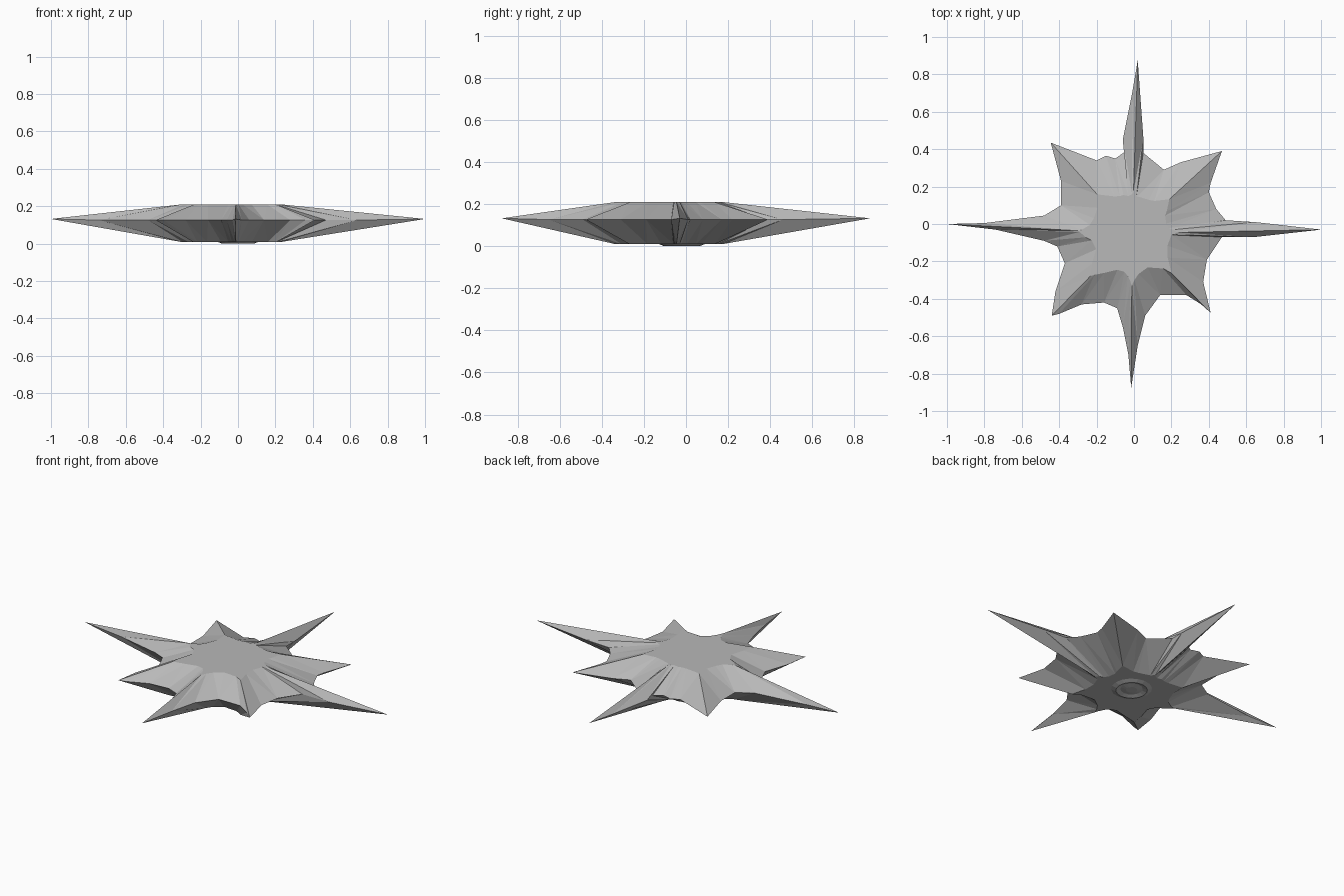
import bpy, bmesh, math

if "Cube" in bpy.data.objects:
    bpy.data.objects.remove(bpy.data.objects["Cube"])

# One flat grey for the whole model
grey = bpy.data.materials.new("stone grey")
grey.diffuse_color = (0.48, 0.48, 0.48, 1)
grey.use_nodes = True
grey.node_tree.nodes["Principled BSDF"].inputs["Base Color"].default_value = grey.diffuse_color

CX, CY = -0.01, -0.05            # middle of the flat plates
Z_LOW, Z_MID, Z_TOP = 0.01, 0.126, 0.21

# Star rim, clockwise from the back spike: x, y, radius of the flat plate there
RIM = [
    (0.02, 0.875, 0.22), (0.05, 0.46, 0.20), (0.05, 0.38, 0.20), (0.16, 0.29, 0.20),
    (0.25, 0.33, 0.21), (0.47, 0.39, 0.27), (0.41, 0.22, 0.22), (0.40, 0.17, 0.20),
    (0.44, 0.08, 0.19), (0.49, 0.02, 0.20), (0.65, 0.01, 0.22), (1.00, -0.03, 0.24),
    (0.64, -0.07, 0.22), (0.47, -0.07, 0.21), (0.39, -0.19, 0.20), (0.37, -0.31, 0.23),
    (0.41, -0.475, 0.30), (0.36, -0.43, 0.29), (0.28, -0.38, 0.25), (0.14, -0.38, 0.20),
    (0.06, -0.49, 0.22), (0.02, -0.65, 0.25), (-0.015, -0.875, 0.28), (-0.03, -0.70, 0.26),
    (-0.06, -0.55, 0.23), (-0.09, -0.45, 0.21), (-0.16, -0.42, 0.21), (-0.28, -0.43, 0.26),
    (-0.40, -0.48, 0.30), (-0.44, -0.49, 0.32), (-0.42, -0.36, 0.27), (-0.37, -0.21, 0.21),
    (-0.41, -0.12, 0.22), (-0.48, -0.09, 0.25), (-0.74, -0.03, 0.28), (-1.00, 0.00, 0.29),
    (-0.80, 0.005, 0.27), (-0.48, 0.045, 0.23), (-0.39, 0.10, 0.22), (-0.39, 0.23, 0.23),
    (-0.445, 0.435, 0.28), (-0.20, 0.34, 0.22), (-0.15, 0.365, 0.21), (-0.10, 0.35, 0.21),
    (-0.05, 0.385, 0.20), (-0.06, 0.45, 0.20), (-0.01, 0.70, 0.21),
]


def finish(bm, name):
    bmesh.ops.recalc_face_normals(bm, faces=bm.faces[:])
    mesh = bpy.data.meshes.new(name)
    bm.to_mesh(mesh)
    bm.free()
    mesh.materials.append(grey)
    obj = bpy.data.objects.new(name, mesh)
    bpy.context.collection.objects.link(obj)
    return obj


def bridge(bm, a, b):
    """Join two closed loops with triangles, splitting on the shorter diagonal."""
    n = len(a)
    for i in range(n):
        j = (i + 1) % n
        if (a[i].co - b[j].co).length < (a[j].co - b[i].co).length:
            bm.faces.new((a[i], b[j], b[i]))
            bm.faces.new((a[i], a[j], b[j]))
        else:
            bm.faces.new((a[i], a[j], b[i]))
            bm.faces.new((a[j], b[j], b[i]))


# Star body: flat top and bottom plates sloping out to a sharp rim
bm = bmesh.new()


def plate_loop(z, grow):
    loop = []
    for x, y, r in RIM:
        a = math.atan2(y - CY, x - CX)
        loop.append(bm.verts.new((CX + r * grow * math.cos(a), CY + r * grow * math.sin(a), z)))
    return loop


rim = [bm.verts.new((x, y, Z_MID + 0.006 * (abs(x) > 0.9 or abs(y) > 0.8))) for x, y, r in RIM]
top = plate_loop(Z_TOP, 1.0)
low = plate_loop(Z_LOW, 1.03)
bridge(bm, top, rim)
bridge(bm, rim, low)
bm.faces.new(top)
bm.faces.new(low[::-1])
finish(bm, "star_body")

# Small raised rosette under the middle
bm = bmesh.new()
SIDES = 16
loops = []
for r, z in ((0.11, Z_LOW), (0.085, 0.0), (0.06, 0.009), (0.03, 0.003)):
    loops.append([bm.verts.new((math.cos(k * math.tau / SIDES) * r,
                                CY + 0.03 + math.sin(k * math.tau / SIDES) * r, z))
                  for k in range(SIDES)])
for a, b in zip(loops, loops[1:]):
    bridge(bm, a, b)
bm.faces.new(loops[-1])
bm.faces.new(bm.verts.new((v.co.x, v.co.y, Z_LOW + 0.002)) for v in loops[0])
finish(bm, "underside_rosette")
